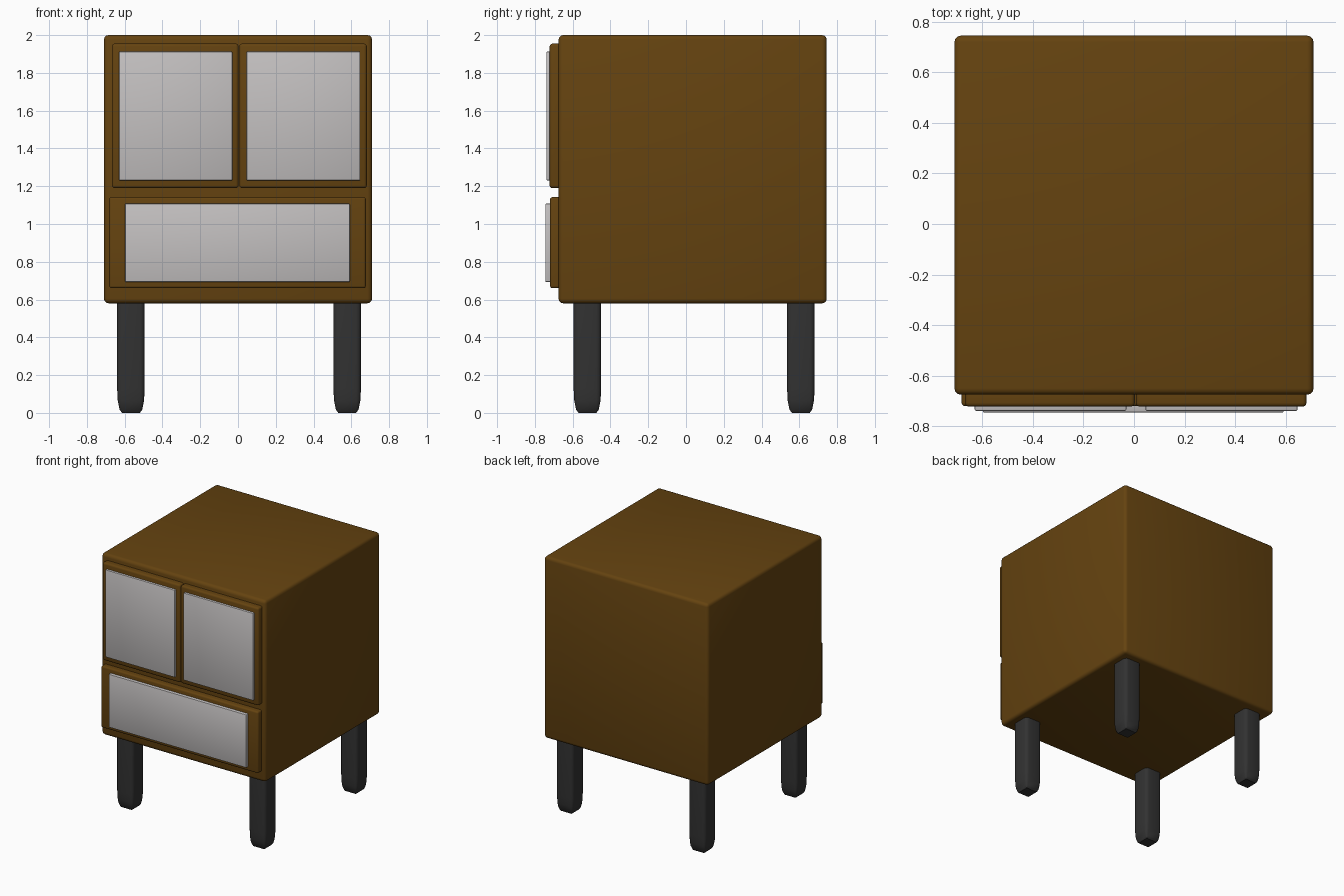
import bpy, bmesh, math

if "Cube" in bpy.data.objects:
    bpy.data.objects.remove(bpy.data.objects["Cube"])


def material(name, rgb):
    m = bpy.data.materials.new(name)
    m.diffuse_color = (*rgb, 1.0)
    m.use_nodes = True
    m.node_tree.nodes["Principled BSDF"].inputs["Base Color"].default_value = m.diffuse_color
    return m


WOOD = material("brown wood", (0.13, 0.056, 0.005))
PANEL = material("pale grey panel", (0.55, 0.53, 0.53))
LEG = material("dark grey leg", (0.032, 0.032, 0.032))


def rounded_box(name, lo, hi, mat, bevel, segments=3, stretch=1.0):
    """Box between two corners with rounded edges; stretch lengthens the rounding in z."""
    size = [hi[i] - lo[i] for i in range(3)]
    size[2] /= stretch
    bm = bmesh.new()
    bmesh.ops.create_cube(bm, size=1.0)
    bmesh.ops.scale(bm, vec=size, verts=bm.verts)
    bmesh.ops.bevel(bm, geom=bm.edges[:], offset=bevel, segments=segments,
                    profile=0.5, affect='EDGES')
    bmesh.ops.scale(bm, vec=(1, 1, stretch), verts=bm.verts)
    bmesh.ops.translate(bm, vec=[(lo[i] + hi[i]) / 2 for i in range(3)], verts=bm.verts)
    mesh = bpy.data.meshes.new(name)
    bm.to_mesh(mesh)
    bm.free()
    mesh.materials.append(mat)
    obj = bpy.data.objects.new(name, mesh)
    bpy.context.collection.objects.link(obj)
    bpy.ops.object.select_all(action='DESELECT')
    obj.select_set(True)
    bpy.context.view_layer.objects.active = obj
    bpy.ops.object.shade_smooth_by_angle(angle=math.radians(35))
    return obj


# Cabinet body
rounded_box("cabinet_body", (-0.71, -0.675, 0.58), (0.71, 0.745, 2.0), WOOD, 0.025)

# Two upper doors with inset-look panels
for side, x0, x1, p0, p1 in (("left", -0.668, 0.003, -0.63, -0.03),
                             ("right", 0.007, 0.682, 0.045, 0.647)):
    rounded_box(side + "_door", (x0, -0.722, 1.19), (x1, -0.62, 1.955), WOOD, 0.015)
    rounded_box(side + "_door_panel", (p0, -0.739, 1.23), (p1, -0.69, 1.913), PANEL, 0.006, 2)

# Lower drawer and its panel
rounded_box("drawer", (-0.682, -0.72, 0.66), (0.677, -0.62, 1.142), WOOD, 0.013)
rounded_box("drawer_panel", (-0.598, -0.745, 0.693), (0.592, -0.69, 1.108), PANEL, 0.005, 2)

# Four legs, rounded at the foot
for xname, x in (("left", -0.567), ("right", 0.578)):
    for yname, y in (("front", -0.522), ("back", 0.608)):
        rounded_box(f"{yname}_{xname}_leg", (x - 0.073, y - 0.073, 0.0),
                    (x + 0.073, y + 0.073, 0.75), LEG, 0.026, 3, stretch=5.0)
